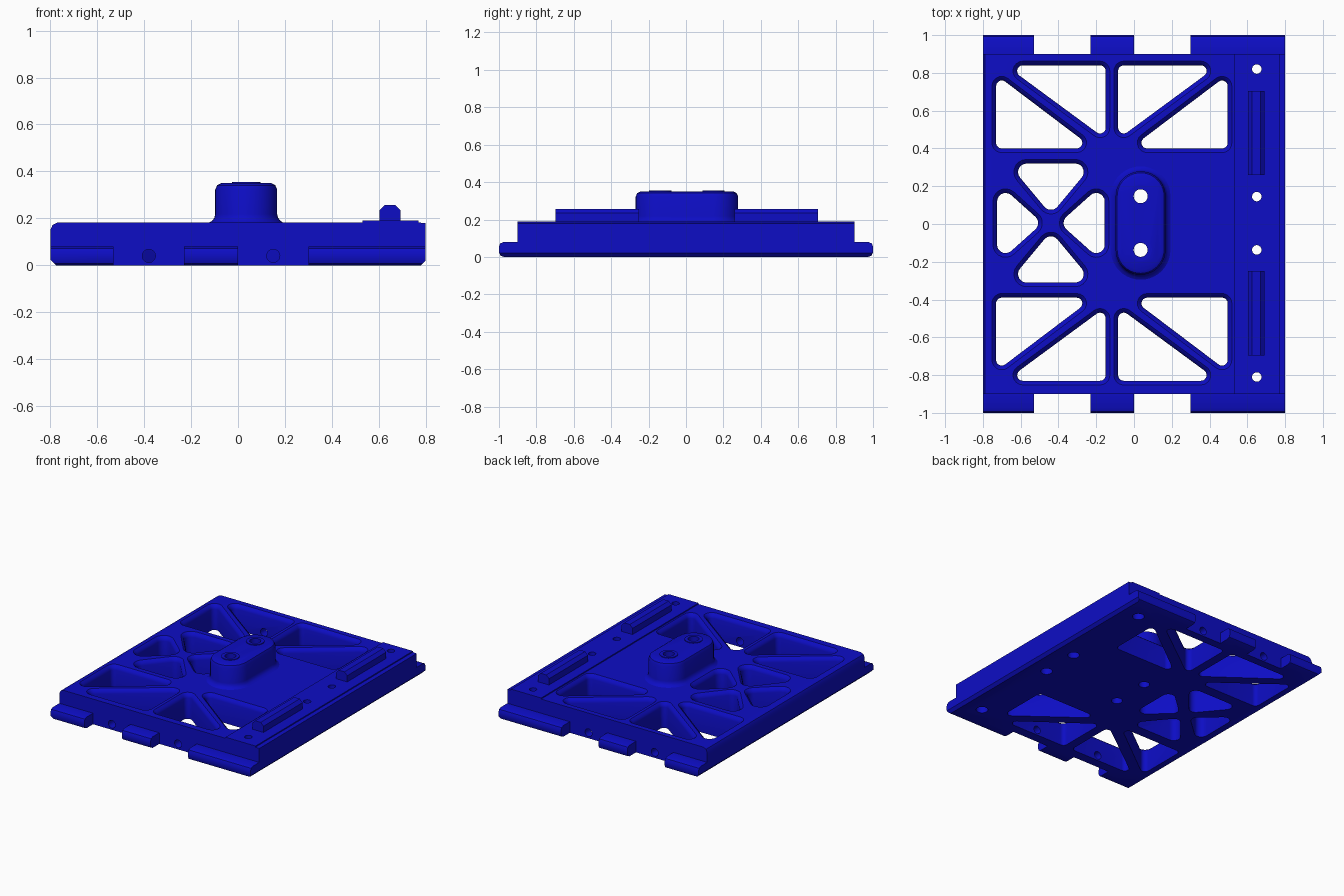
import bpy, bmesh, math
from mathutils import Vector

if "Cube" in bpy.data.objects:
    bpy.data.objects.remove(bpy.data.objects["Cube"])

blue = bpy.data.materials.new("deep blue")
blue.diffuse_color = (0.004, 0.004, 0.56, 1)
blue.use_nodes = True
blue.node_tree.nodes["Principled BSDF"].inputs["Base Color"].default_value = blue.diffuse_color
MID_Y = 0.005      # symmetry line of the openings


def loft(name, loops):
    """Skin a row of matching 3D loops and cap both ends."""
    bm = bmesh.new()
    rings = [[bm.verts.new(p) for p in loop] for loop in loops]
    n = len(rings[0])
    for a, b in zip(rings, rings[1:]):
        for i in range(n):
            j = (i + 1) % n
            bm.faces.new((a[i], a[j], b[j], b[i]))
    bm.faces.new(rings[0][::-1])
    bm.faces.new(rings[-1])
    bmesh.ops.recalc_face_normals(bm, faces=bm.faces)
    mesh = bpy.data.meshes.new(name)
    bm.to_mesh(mesh)
    bm.free()
    mesh.materials.append(blue)
    ob = bpy.data.objects.new(name, mesh)
    bpy.context.collection.objects.link(ob)
    return ob


def rounded(corners, r, d=0.0, n=7):
    """Filleted polygon, grown outward by d."""
    pts = [Vector(c) for c in corners]
    area = sum(p.x * q.y - q.x * p.y for p, q in zip(pts, pts[1:] + pts[:1]))
    if area < 0:
        pts.reverse()
    out = []
    for i, p in enumerate(pts):
        e0 = (p - pts[i - 1]).normalized()
        e1 = (pts[(i + 1) % len(pts)] - p).normalized()
        turn = math.atan2(e0.x * e1.y - e0.y * e1.x, e0.dot(e1))
        centre = p + (e1 - e0).normalized() * r / math.cos(turn / 2)
        start = math.atan2(-e0.x, e0.y)
        for k in range(n + 1):
            a = start + turn * k / n
            out.append((centre.x + (r + d) * math.cos(a),
                        centre.y + (r + d) * math.sin(a)))
    return out


def at_z(points, z):
    return [(x, y, z) for x, y in points]


def circle(r, n=24):
    return [(r * math.cos(2 * math.pi * k / n), r * math.sin(2 * math.pi * k / n))
            for k in range(n)]


def post(name, x, y, r, z0, z1):
    c = [(x + a, y + b) for a, b in circle(r)]
    return loft(name, [at_z(c, z0), at_z(c, z1)])


def along_x(name, profile, x0, x1):
    return loft(name, [[(x, y, z) for y, z in profile] for x in (x0, x1)])


def along_y(name, profile, y0, y1):
    return loft(name, [[(x, y, z) for x, z in profile] for y in (y0, y1)])


def boolean(target, cutter, op='DIFFERENCE', keep=False):
    bpy.context.view_layer.objects.active = target
    mod = target.modifiers.new("cut", 'BOOLEAN')
    mod.operation, mod.object, mod.solver = op, cutter, 'EXACT'
    bpy.ops.object.modifier_apply(modifier=mod.name)
    if not keep:
        bpy.data.objects.remove(cutter)


# Base plate: cross-section along y, trimmed by the stepped end profile
section = [(-0.775, 0), (0.78, 0), (0.8, 0.02), (0.8, 0.18), (0.77, 0.182), (0.77, 0.19),
           (0.53, 0.19), (0.53, 0.182), (-0.77, 0.182), (-0.79, 0.172), (-0.8, 0.15),
           (-0.8, 0.025)]
plate = along_y("base_plate", section, -1.1, 1.1)
half = [(0.975, 0), (0.993, 0.008), (1, 0.025), (1, 0.055), (0.993, 0.072), (0.975, 0.08),
        (0.9, 0.08), (0.9, 0.3)]
half = [(y, z if z else -0.0) for y, z in half]
side = half + [(-y, z) for y, z in reversed(half)]
boolean(plate, along_x("side_trim", side, -1, 1), 'INTERSECT')

# Gaps between the end tabs, with a small drilled hole in each gap
for s in (-1, 1):
    for x0, x1, hole in ((-0.53, -0.23, -0.38), (0, 0.3, 0.15)):
        box = [(x0, -0.1), (x1, -0.1), (x1, 0.3), (x0, 0.3)]
        boolean(plate, along_y("tab_gap", box, s * 0.9, s * 1.2))
        ring = [(hole + a, 0.04 + b) for a, b in circle(0.028)]
        boolean(plate, along_y("end_hole", ring, s * 0.78, s * 0.95))


def pocket(corners, r):
    """Opening through the plate with a softened upper rim."""
    steps = ((0, -0.1), (0, 0.15), (0.006, 0.168), (0.022, 0.182), (0.022, 0.3))
    boolean(plate, loft("pocket", [at_z(rounded(corners, r, d), z) for d, z in steps]))


# Eight triangular openings, mirrored both ways
XM = -0.117
outer = [(-0.15, 0.84), (-0.68, 0.84), (-0.15, 0.45)]
inner = [(-0.73, 0.40), (-0.214, 0.40), (-0.73, 0.79)]
for tri in (outer, inner):
    for sx in (-1, 1):
        for sy in (-1, 1):
            pocket([(XM + sx * (x - XM), MID_Y + sy * (y - MID_Y)) for x, y in tri], 0.03)

# Four rounded openings around a cross of ribs
for k in range(4):
    c, s = round(math.cos(k * math.pi / 2)), round(math.sin(k * math.pi / 2))
    tri = [(0.045, 0), (0.285, 0.215), (0.285, -0.215)] if k % 2 == 0 else \
          [(0.045, 0), (0.315, 0.225), (0.315, -0.225)]
    pocket([(-0.44 + c * x - s * y, MID_Y + s * x + c * y) for x, y in tri], 0.045)

# Screw holes beside the rails, counterbored underneath
for y in (0.82, 0.145, -0.137, -0.81):
    boolean(plate, post("screw_hole", 0.65, y, 0.025, -0.1, 0.3))
    boolean(plate, post("counterbore", 0.65, y, 0.04, -0.1, 0.09))

# Oblong boss with flared foot and rounded top edge
BX, BY = 0.035, 0.142


def slot(w):
    hy = w + BY
    rect = [(BX - w, MID_Y - hy), (BX + w, MID_Y - hy),
            (BX + w, MID_Y + hy), (BX - w, MID_Y + hy)]
    return rounded(rect, w * 0.998, n=10)


boss = loft("boss", [at_z(slot(w), z) for w, z in (
    (0.158, 0.175), (0.158, 0.182), (0.145, 0.19), (0.136, 0.202), (0.132, 0.218),
    (0.132, 0.322), (0.124, 0.341), (0.106, 0.35))])

# Raised washers on the boss and bores running through everything
washers = []
for s in (-1, 1):
    y = MID_Y + s * BY
    washer = post("boss_washer", BX, y, 0.06, 0.34, 0.355)
    bore = post("bore", BX, y, 0.037, -0.1, 0.5)
    for part in (plate, boss, washer):
        boolean(part, bore, keep=True)
    bpy.data.objects.remove(bore)
    washers.append(washer)

# Two guide rails with bevelled tops
rail = [(0.603, 0.185), (0.692, 0.185), (0.692, 0.235), (0.67, 0.257), (0.625, 0.257),
        (0.603, 0.235)]
rails = [along_y("guide_rail", rail, y0, y1) for y0, y1 in ((0.26, 0.705), (-0.697, -0.25))]

# Smooth curved walls, keep hard edges
bpy.ops.object.select_all(action='DESELECT')
for ob in [plate, boss] + washers + rails:
    ob.select_set(True)
bpy.context.view_layer.objects.active = plate
bpy.ops.object.shade_smooth_by_angle(angle=math.radians(32))
